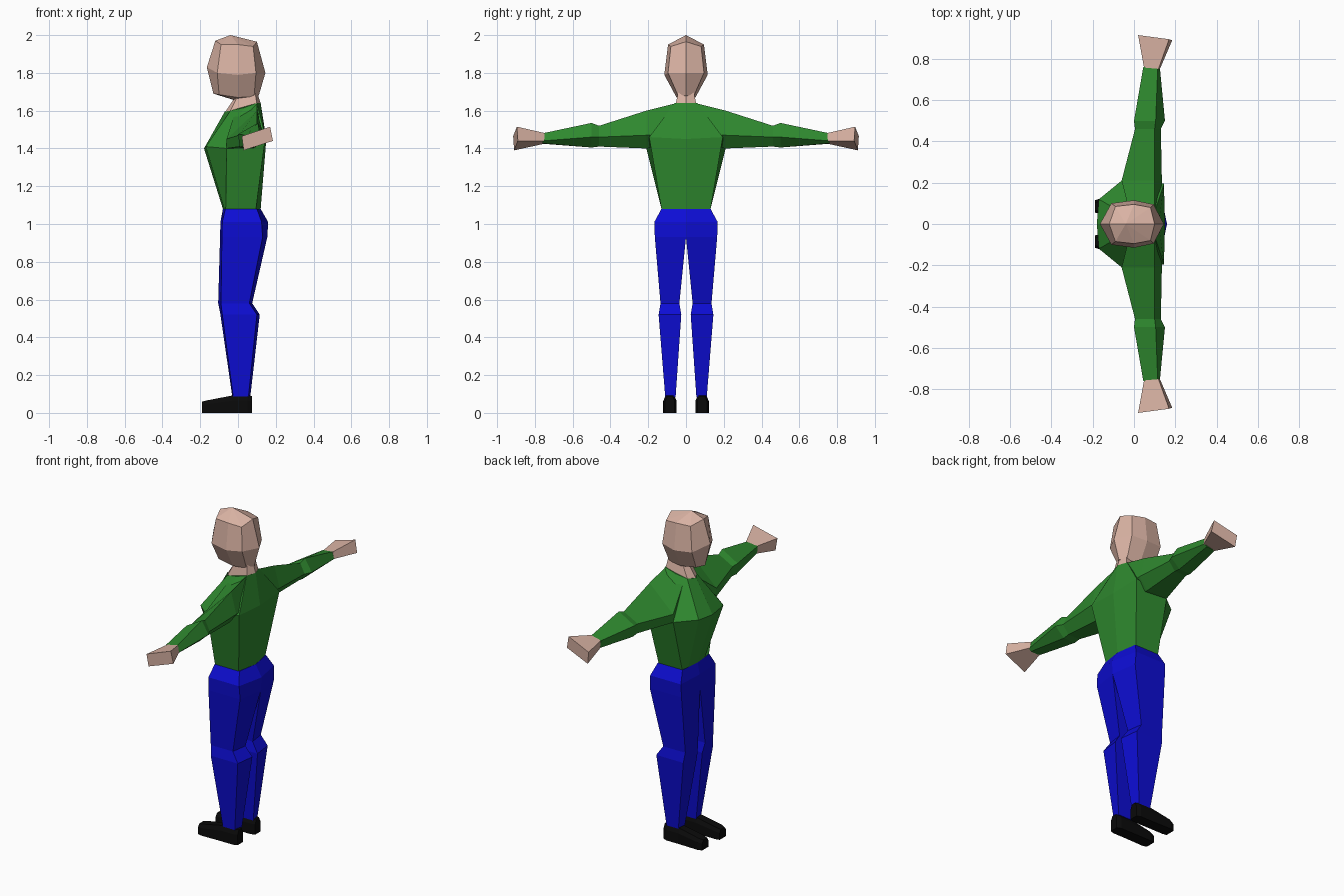
import bpy, bmesh

cube = bpy.data.objects.get("Cube")
if cube:
    bpy.data.objects.remove(cube, do_unlink=True)


def material(name, rgb):
    m = bpy.data.materials.new(name)
    m.use_nodes = True
    m.diffuse_color = (*rgb, 1)
    b = m.node_tree.nodes["Principled BSDF"]
    b.inputs["Base Color"].default_value = (*rgb, 1)
    b.inputs["Roughness"].default_value = 0.9
    return m


SKIN = material("skin", (0.70, 0.45, 0.37))
GREEN = material("green shirt", (0.028, 0.25, 0.028))
BLUE = material("blue trousers", (0.004, 0.004, 0.66))
BLACK = material("black shoes", (0.003, 0.003, 0.003))


def loft(name, rings, mat, closed=True, ends=(True, True), tips=(None, None)):
    """Skin a list of rings on the +y side, then mirror across y = 0."""
    bm = bmesh.new()
    vr = [[bm.verts.new(p) for p in r] for r in rings]
    n = len(vr[0])
    for a, b in zip(vr, vr[1:]):
        for i in range(n if closed else n - 1):
            j = (i + 1) % n
            bm.faces.new((a[i], a[j], b[j], b[i]))
    for ring, cap, tip in zip((vr[0], vr[-1]), ends, tips):
        if tip:
            t = bm.verts.new(tip)
            for a, b in zip(ring, ring[1:]):
                bm.faces.new((a, b, t))
        elif cap:
            bm.faces.new(ring)
    # drop hidden walls on the mirror plane
    inner = [f for f in bm.faces if all(abs(v.co.y) < 1e-5 for v in f.verts)]
    bmesh.ops.delete(bm, geom=inner, context='FACES')
    # mirrored copy, welded along the middle
    dup = bmesh.ops.duplicate(bm, geom=bm.verts[:] + bm.edges[:] + bm.faces[:])["geom"]
    for v in dup:
        if isinstance(v, bmesh.types.BMVert):
            v.co.y *= -1
    bmesh.ops.reverse_faces(bm, faces=[f for f in dup if isinstance(f, bmesh.types.BMFace)])
    bmesh.ops.remove_doubles(bm, verts=bm.verts[:], dist=1e-4)
    bmesh.ops.recalc_face_normals(bm, faces=bm.faces[:])
    me = bpy.data.meshes.new(name)
    bm.to_mesh(me)
    bm.free()
    me.materials.append(mat)
    ob = bpy.data.objects.new(name, me)
    bpy.context.collection.objects.link(ob)
    return ob


# Head: half rings from front centre round to back centre
loft("head", [
    [(-.13, 0, 1.69), (-.10, .045, 1.685), (0, .05, 1.67), (.085, .04, 1.675), (.11, 0, 1.68)],
    [(-.165, 0, 1.83), (-.11, .10, 1.80), (0, .115, 1.79), (.095, .095, 1.80), (.145, 0, 1.80)],
    [(-.12, 0, 1.97), (-.09, .085, 1.95), (0, .095, 1.95), (.08, .08, 1.94), (.10, 0, 1.965)],
], SKIN, closed=False, tips=((0, 0, 1.65), (-.04, 0, 2.0)))

# Neck
loft("neck", [
    [(-.07, 0, 1.59), (-.04, .045, 1.60), (.10, .055, 1.635), (.12, 0, 1.64)],
    [(-.01, 0, 1.68), (.0, .035, 1.68), (.09, .04, 1.70), (.10, 0, 1.70)],
], SKIN, closed=False)

# Torso: waist, chest, neckline
loft("torso", [
    [(-.08, 0, 1.08), (-.072, .08, 1.08), (-.065, .13, 1.08), (.095, .13, 1.08), (.12, 0, 1.08)],
    [(-.18, 0, 1.40), (-.17, .12, 1.41), (-.06, .21, 1.40), (.145, .195, 1.46), (.15, 0, 1.45)],
    [(-.07, 0, 1.595), (-.04, .045, 1.60), (.03, .055, 1.615), (.10, .06, 1.64), (.12, 0, 1.64)],
], GREEN, closed=False)

# Arms: each ring is (x, z) for top, front, lower front, lower back, back
arm = [
    (.05, [(.10, 1.64), (-.02, 1.58), (-.03, 1.42), (.08, 1.42), (.13, 1.47)]),
    (.21, [(.10, 1.60), (-.06, 1.45), (-.06, 1.40), (.08, 1.40), (.135, 1.47)]),
    (.46, [(.10, 1.52), (.005, 1.47), (.01, 1.41), (.09, 1.41), (.13, 1.46)]),
    (.50, [(.105, 1.535), (0, 1.475), (.01, 1.405), (.09, 1.405), (.15, 1.46)]),
    (.76, [(.115, 1.48), (.045, 1.47), (.05, 1.425), (.11, 1.427), (.125, 1.44)]),
]
loft("arms", [[(x, y, z) for x, z in pts] for y, pts in arm], GREEN)

# Hands: flared, tilted blocks
loft("hands", [
    [(.05, .75, 1.47), (.118, .75, 1.482), (.125, .75, 1.44), (.052, .75, 1.425)],
    [(.02, .915, 1.465), (.17, .895, 1.515), (.185, .89, 1.44), (.03, .91, 1.39)],
], SKIN)

# Trousers: z, outer y, inner y, x of front outer, back outer, back inner, front inner
legs = [
    (1.08, .13, 0, -.067, .10, .12, -.08),
    (1.01, .168, 0, -.083, .125, .16, -.093),
    (.93, .165, 0, -.085, .13, .155, -.095),
    (.58, .135, .035, -.09, .06, .075, -.105),
    (.52, .145, .025, -.083, .10, .115, -.093),
    (.085, .11, .055, -.025, .055, .065, -.03),
]
loft("trousers", [[(fo, yo, z), (bo, yo, z), (bi, yi, z), (fi, yi, z)]
                  for z, yo, yi, fo, bo, bi, fi in legs], BLUE)

# Shoes: x, height, outer y, inner y, with narrowed tops
shoes = [(-.19, .06, .115, .055), (-.165, .066, .123, .05),
         (-.03, .092, .12, .05), (.05, .092, .12, .05), (.075, .09, .11, .06)]
loft("shoes", [[(x, yi, 0), (x, yo, 0), (x, yo, h * .7), (x, yo - .012, h),
                (x, yi + .012, h), (x, yi, h * .7)] for x, h, yo, yi in shoes], BLACK)
